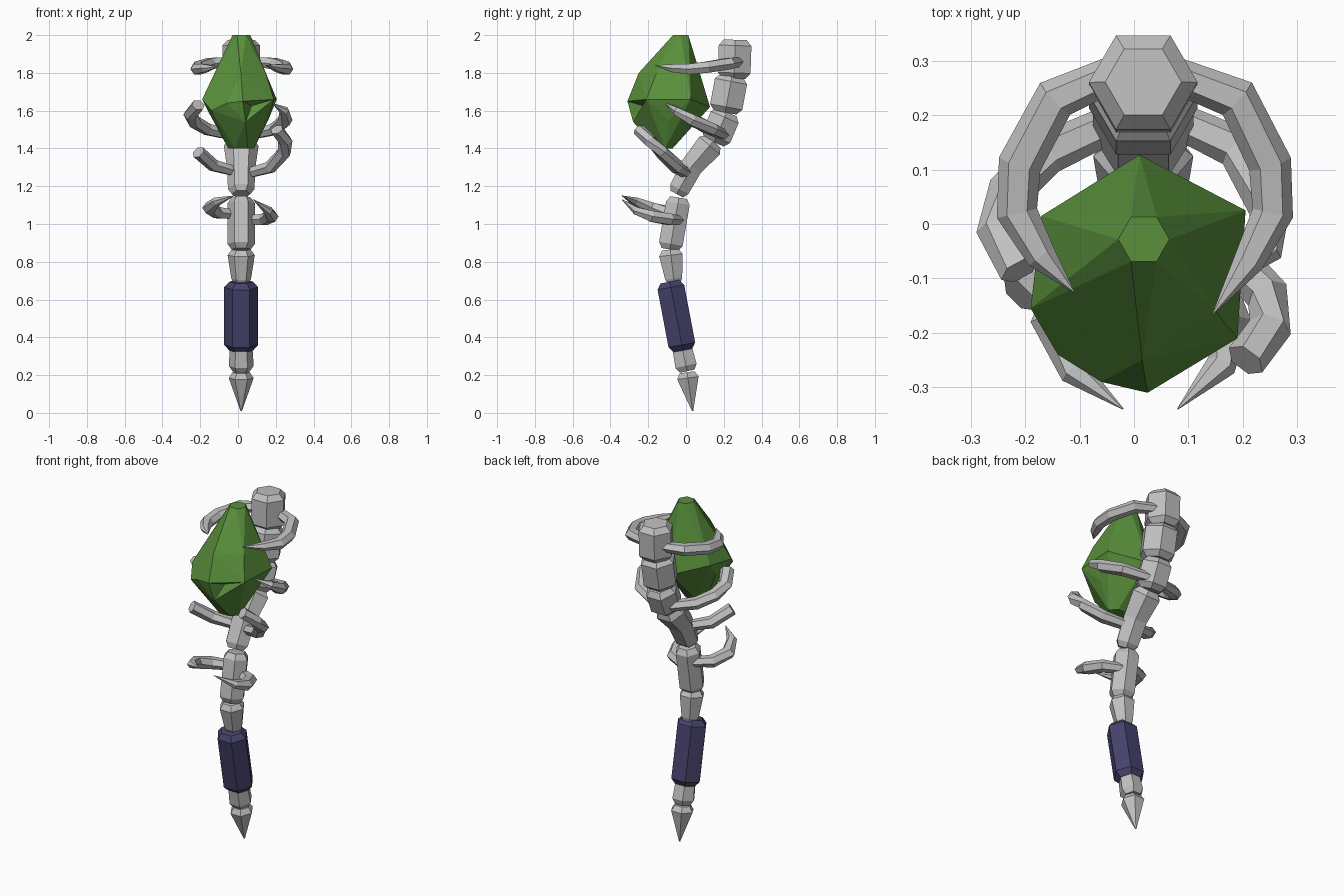
import bpy, bmesh
from math import cos, sin, pi
from mathutils import Vector

cube = bpy.data.objects.get("Cube")
if cube:
    bpy.data.objects.remove(cube)

CX = 0.017  # spine centre line
UP = Vector((0, 0, 1))


def material(name, rgb):
    m = bpy.data.materials.new(name)
    m.use_nodes = True
    m.diffuse_color = (*rgb, 1)
    m.node_tree.nodes["Principled BSDF"].inputs["Base Color"].default_value = (*rgb, 1)
    return m


BONE = material("bone grey", (0.53, 0.53, 0.53))
GRIP = material("indigo wrap", (0.06, 0.055, 0.15))
GEM = material("green crystal", (0.1, 0.28, 0.045))


def finish(name, bm, mat):
    bmesh.ops.recalc_face_normals(bm, faces=bm.faces)
    mesh = bpy.data.meshes.new(name)
    bm.to_mesh(mesh)
    bm.free()
    mesh.materials.append(mat)
    obj = bpy.data.objects.new(name, mesh)
    bpy.context.collection.objects.link(obj)
    return obj


def tangents(pts):
    last = len(pts) - 1
    return [(pts[min(i + 1, last)] - pts[max(i - 1, 0)]).normalized()
            for i in range(len(pts))]


def sweep(name, mat, centres, dirs, sizes, side_of):
    """Loft hexagons of (half width, half depth) along the centres."""
    bm = bmesh.new()
    rings = []
    for c, d, (w, h) in zip(centres, dirs, sizes):
        u = side_of(d)
        v = d.cross(u)
        rings.append([bm.verts.new(c + u * w * cos(k * pi / 3) + v * h * sin(k * pi / 3))
                      for k in range(6)])
    for a, b in zip(rings, rings[1:]):
        for k in range(6):
            bm.faces.new((a[k], a[k - 1], b[k - 1], b[k]))
    bm.faces.new(rings[0])
    bm.faces.new(rings[-1])
    return finish(name, bm, mat)


def vertebra(name, profile, mat=BONE, depth=1.0, cap=0.03, ends=(True, True)):
    """Profile of (y, z, radius); the ends get bevelled caps."""
    pts = [Vector((CX, y, z)) for y, z, r in profile]
    radii = [r for y, z, r in profile]
    dirs = tangents(pts)
    if ends[0]:
        pts.insert(0, pts[0] - dirs[0] * cap)
        dirs.insert(0, dirs[0])
        radii.insert(0, radii[0] * 0.7)
    if ends[1]:
        pts.append(pts[-1] + dirs[-1] * cap)
        dirs.append(dirs[-1])
        radii.append(radii[-1] * 0.7)
    sweep(name, mat, pts, dirs, [(r, r * depth) for r in radii],
          lambda d: Vector((1, 0, 0)))


def rib(name, path, broken=False):
    pts = [Vector(p) for p in path]
    taper = [0.85, 1, 1, 1, 0.95] if broken else [0.8, 1, 1, 0.95, 0.7, 0.03]
    if not broken:
        taper = taper[:len(pts) - 2] + taper[-2:]
    sweep(name, BONE, pts, tangents(pts), [(0.04 * t, 0.034 * t) for t in taper],
          lambda d: d.cross(UP).normalized())


# Spine, from the pointed tail to the head
vertebra("tail_spike", [(0.035, 0.01, 0.004), (0.01, 0.185, 0.066)], ends=(False, True))
vertebra("lower_vertebra", [(0, 0.25, 0.066), (-0.02, 0.34, 0.06)])
vertebra("handle_grip", [(-0.022, 0.36, 0.09), (-0.08, 0.665, 0.09)], GRIP, 0.92)
vertebra("collar_vertebra", [(-0.065, 0.71, 0.052), (-0.08, 0.835, 0.072)])
vertebra("waist_vertebra", [(-0.08, 0.895, 0.073), (-0.043, 1.11, 0.073)])
vertebra("bent_vertebra", [(-0.035, 1.185, 0.07), (0.03, 1.305, 0.076), (0.125, 1.415, 0.092)],
         depth=0.9)
vertebra("neck_vertebra", [(0.16, 1.46, 0.092), (0.205, 1.565, 0.092)])
vertebra("upper_vertebra", [(0.213, 1.62, 0.1), (0.238, 1.755, 0.1)])
vertebra("head_vertebra", [(0.255, 1.8, 0.1), (0.26, 1.945, 0.1)])

# Rib pairs; some are broken off short
rib("top_rib_left", [(0.06, 0.28, 1.86), (0.19, 0.23, 1.85), (0.25, 0.11, 1.83),
                     (0.255, 0.02, 1.82), (0.21, -0.07, 1.825), (0.145, -0.165, 1.84)])
rib("top_rib_right", [(-0.03, 0.28, 1.86), (-0.145, 0.23, 1.85), (-0.21, 0.11, 1.83),
                      (-0.215, 0.02, 1.82), (-0.17, -0.06, 1.825), (-0.11, -0.125, 1.83)])
rib("second_rib_left", [(0.06, 0.2, 1.47), (0.19, 0.14, 1.5), (0.25, 0.03, 1.55),
                        (0.245, -0.05, 1.6), (0.18, -0.11, 1.64)])
rib("second_rib_right", [(-0.03, 0.19, 1.47), (-0.16, 0.13, 1.5), (-0.23, 0.06, 1.54),
                         (-0.25, -0.01, 1.58), (-0.21, -0.085, 1.63)], True)
rib("third_rib_left", [(0.06, 0, 1.27), (0.17, -0.05, 1.3), (0.245, -0.13, 1.38),
                       (0.25, -0.19, 1.44), (0.205, -0.25, 1.5)], True)
rib("third_rib_right", [(-0.02, 0, 1.28), (-0.13, -0.05, 1.31), (-0.21, -0.13, 1.38)], True)
rib("lowest_rib_left", [(0.05, -0.04, 1.02), (0.14, -0.09, 1.025), (0.175, -0.18, 1.04),
                        (0.16, -0.26, 1.07), (0.08, -0.34, 1.13)])
rib("lowest_rib_right", [(-0.02, -0.04, 1.05), (-0.11, -0.09, 1.06), (-0.15, -0.18, 1.085),
                         (-0.11, -0.27, 1.12), (-0.02, -0.34, 1.15)])

# Faceted crystal: hull of small flat ends and an irregular girdle
bm = bmesh.new()
girdle = [(0.01, 0.127, 1.62), (-0.17, 0.015, 1.68), (0.205, 0.025, 1.66),
          (0.15, -0.16, 1.79), (0.19, -0.21, 1.66), (0.015, -0.25, 1.8),
          (-0.13, -0.15, 1.75), (-0.19, -0.155, 1.66), (-0.14, -0.24, 1.6),
          (-0.06, -0.29, 1.64), (0.025, -0.31, 1.65), (0.04, -0.28, 1.54),
          (-0.16, -0.05, 1.6), (0.16, -0.09, 1.55)]
for p in girdle:
    bm.verts.new(p)
for k in range(6):
    c, s = cos(k * pi / 3), sin(k * pi / 3)
    bm.verts.new((0.018 + 0.047 * c, -0.028 + 0.047 * s, 2.0))
    bm.verts.new((0.017 + 0.068 * c, -0.11 + 0.045 * s, 1.4))
hull = bmesh.ops.convex_hull(bm, input=bm.verts)
bmesh.ops.delete(bm, geom=[v for v in bm.verts if not v.link_faces], context="VERTS")
bmesh.ops.dissolve_limit(bm, angle_limit=0.08, verts=bm.verts, edges=bm.edges)
# Chipped notch on the front left facet
notch = Vector((0.14, -0.24, 1.66))
bm.normal_update()
chip = min(bm.faces, key=lambda f: (f.calc_center_median() - notch).length)
bmesh.ops.poke(bm, faces=[chip], offset=-0.04)
finish("crystal", bm, GEM)
